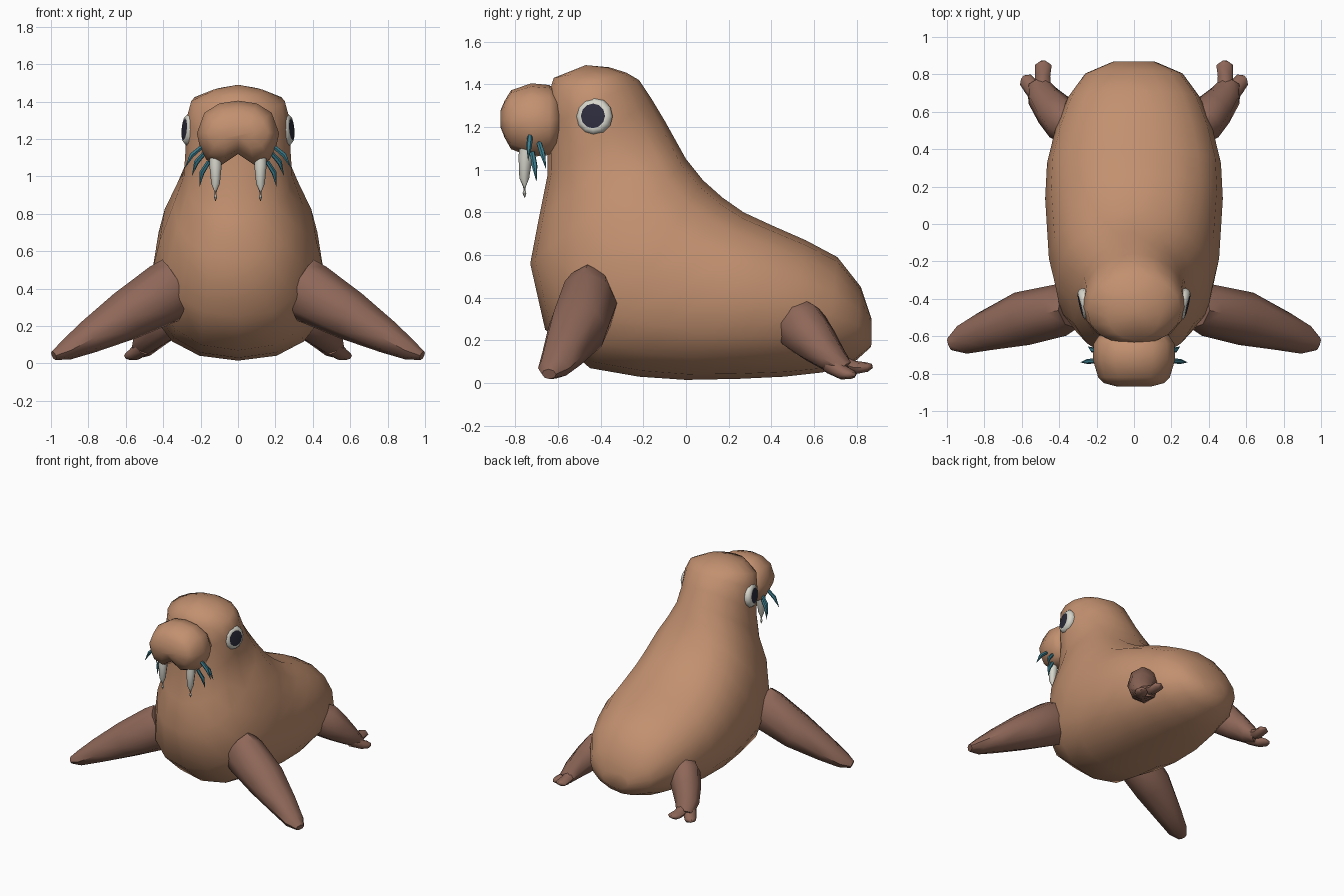
import bpy, bmesh, math
from mathutils import Vector

if "Cube" in bpy.data.objects:
    bpy.data.objects.remove(bpy.data.objects["Cube"])


def material(name, rgb):
    m = bpy.data.materials.new(name)
    m.diffuse_color = (*rgb, 1)
    m.use_nodes = True
    m.node_tree.nodes["Principled BSDF"].inputs["Base Color"].default_value = m.diffuse_color
    return m


TAN = material("tan_skin", (0.54, 0.28, 0.16))
BROWN = material("brown_flipper", (0.27, 0.135, 0.097))
IVORY = material("ivory", (0.68, 0.67, 0.60))
NAVY = material("dark_navy", (0.026, 0.026, 0.048))
TEAL = material("teal_whisker", (0.045, 0.20, 0.26))


def loft(name, rings, mats, side=1, tip=None, sharp=50):
    """Skin closed rings of points; side=-1 mirrors in x; tip closes the end to a point."""
    bm = bmesh.new()
    rows = [[bm.verts.new((p[0] * side, p[1], p[2])) for p in r] for r in rings]
    n = len(rows[0])
    for a, b in zip(rows, rows[1:]):
        for i in range(n):
            bm.faces.new((a[i], a[(i + 1) % n], b[(i + 1) % n], b[i]))
    bm.faces.new(rows[0])
    if tip:
        t = bm.verts.new((tip[0] * side, tip[1], tip[2]))
        for i in range(n):
            bm.faces.new((rows[-1][i], rows[-1][(i + 1) % n], t))
    else:
        last = bm.faces.new(rows[-1])
        last.material_index = len(mats) - 1
    bmesh.ops.recalc_face_normals(bm, faces=bm.faces)
    for f in bm.faces:
        f.smooth = True
    me = bpy.data.meshes.new(name)
    bm.to_mesh(me)
    bm.free()
    for m in mats:
        me.materials.append(m)
    me.set_sharp_from_angle(angle=math.radians(sharp))
    ob = bpy.data.objects.new(name, me)
    bpy.context.collection.objects.link(ob)
    return ob


def tube(name, path, mat, side=1, n=8, tip=None):
    """Path rows: x, y, z, half width, half height. Width axis stays horizontal."""
    pts = [Vector(p[:3]) for p in path]
    rings = []
    for k, p in enumerate(path):
        d = (pts[min(k + 1, len(pts) - 1)] - pts[max(k - 1, 0)]).normalized()
        w = d.cross(Vector((0, 0, 1))).normalized()
        up = w.cross(d)
        rings.append([pts[k] + w * p[3] * math.cos(a) + up * p[4] * math.sin(a)
                      for a in (2 * math.pi * i / n for i in range(n))])
    return loft(name, rings, [mat], side, tip)


def spow(v, e):
    return math.copysign(abs(v) ** e, v)


# Body and head: tilted sections (belly y, z, back y, z, half width, roundness)
sections = [
    (.868, .17, .87, .30, .11, 2), (.79, .10, .82, .45, .26, 2),
    (.64, .05, .71, .59, .355, 2.1), (.46, .03, .56, .67, .42, 2.2),
    (.25, .02, .40, .74, .465, 2.3), (0, .015, .27, .80, .475, 2.3),
    (-.22, .03, .17, .87, .465, 2.3), (-.45, .07, .08, .95, .455, 2.3),
    (-.66, .25, 0, 1.05, .42, 2.3), (-.73, .56, -.05, 1.14, .345, 2.2),
    (-.69, .77, -.10, 1.23, .29, 2.1), (-.65, .97, -.16, 1.33, .28, 2),
    (-.65, 1.2, -.22, 1.42, .275, 2), (-.645, 1.35, -.28, 1.455, .25, 2.1),
    (-.62, 1.43, -.36, 1.48, .14, 2)]
rings = []
for y0, z0, y1, z1, w, e in sections:
    ring = []
    for i in range(16):
        a = 2 * math.pi * i / 16
        s, c = spow(math.sin(a), 2 / e), spow(math.cos(a), 2 / e)
        ring.append((w * s, (y0 + y1) / 2 + (y1 - y0) / 2 * c,
                     (z0 + z1) / 2 + (z1 - z0) / 2 * c))
    rings.append(ring)
loft("body", rings, [TAN], tip=(0, -.47, 1.49), sharp=70)

# Muzzle: notched outline swept front to back
half = [(.09, 1.06), (.17, 1.09), (.205, 1.16), (.22, 1.23), (.18, 1.34), (.10, 1.39)]
outline = [(0, 1.12)] + half + [(0, 1.405)] + [(-x, z) for x, z in reversed(half)]
rings = [[(x * sx, y, 1.24 + (z - 1.24) * sz) for x, z in outline]
         for y, sx, sz in ((-.87, .4, .22), (-.85, .74, .5), (-.82, .87, .8),
                           (-.725, 1, 1), (-.64, .98, .95), (-.595, .85, .7))]
loft("muzzle", rings, [TAN], sharp=70)

# Whisker rows: root, tip
whiskers = [((.185, -.73, 1.165), (.287, -.74, 1.04)),
            ((.175, -.69, 1.13), (.247, -.655, 1.00)),
            ((.155, -.72, 1.08), (.207, -.70, .94))]

for side, tag in ((1, "right"), (-1, "left")):
    # Front flippers
    tube("front_flipper_" + tag,
         [(.32, -.45, .42, .11, .16), (.39, -.46, .375, .14, .165),
          (.60, -.507, .255, .145, .135), (.80, -.575, .14, .105, .09),
          (.92, -.62, .07, .078, .055), (.985, -.642, .042, .035, .025)], BROWN, side)
    # Rear flippers with two toes
    tube("rear_flipper_" + tag,
         [(.30, .48, .31, .09, .11), (.37, .545, .26, .115, .13),
          (.43, .61, .19, .105, .105), (.49, .685, .115, .085, .07),
          (.515, .75, .065, .06, .04)], BROWN, side)
    tube("inner_toe_" + tag,
         [(.485, .70, .10, .045, .04), (.488, .79, .072, .04, .032),
          (.485, .85, .075, .045, .022), (.487, .873, .08, .012, .01)], BROWN, side)
    tube("outer_toe_" + tag,
         [(.505, .68, .09, .05, .05), (.55, .735, .05, .045, .035),
          (.58, .772, .04, .04, .022), (.597, .785, .04, .012, .01)], BROWN, side)
    # Tusks
    tube("tusk_" + tag,
         [(.12, -.745, 1.13, .033, .033), (.12, -.752, 1.06, .033, .033),
          (.12, -.758, .96, .023, .023), (.12, -.757, .89, .009, .009)],
         IVORY, side, tip=(.12, -.755, .865))
    # Whiskers, bowed outward
    for k, (r, t) in enumerate(whiskers):
        r, t = Vector(r), Vector(t)
        m = (r + t) / 2 + Vector((.012, 0, .01))
        tube(f"whisker_{tag}_{k + 1}",
             [(*r, .012, .012), (*m, .014, .014)], TEAL, side, 6, tip=tuple(t))
    # Eyes: rounded rim with a dark pupil face
    axis = Vector((1, -.24, .08)).normalized()
    u = axis.cross(Vector((0, 0, 1))).normalized()
    v = u.cross(axis)
    centre = Vector((.262, -.43, 1.25))
    rings = [[centre + axis * d + (u * math.cos(a) + v * math.sin(a)) * r
              for a in (2 * math.pi * i / 12 for i in range(12))]
             for d, r in ((-.04, .075), (-.005, .088), (.012, .083), (.024, .07), (.026, .058))]
    loft("eye_" + tag, rings, [IVORY, NAVY], side)
